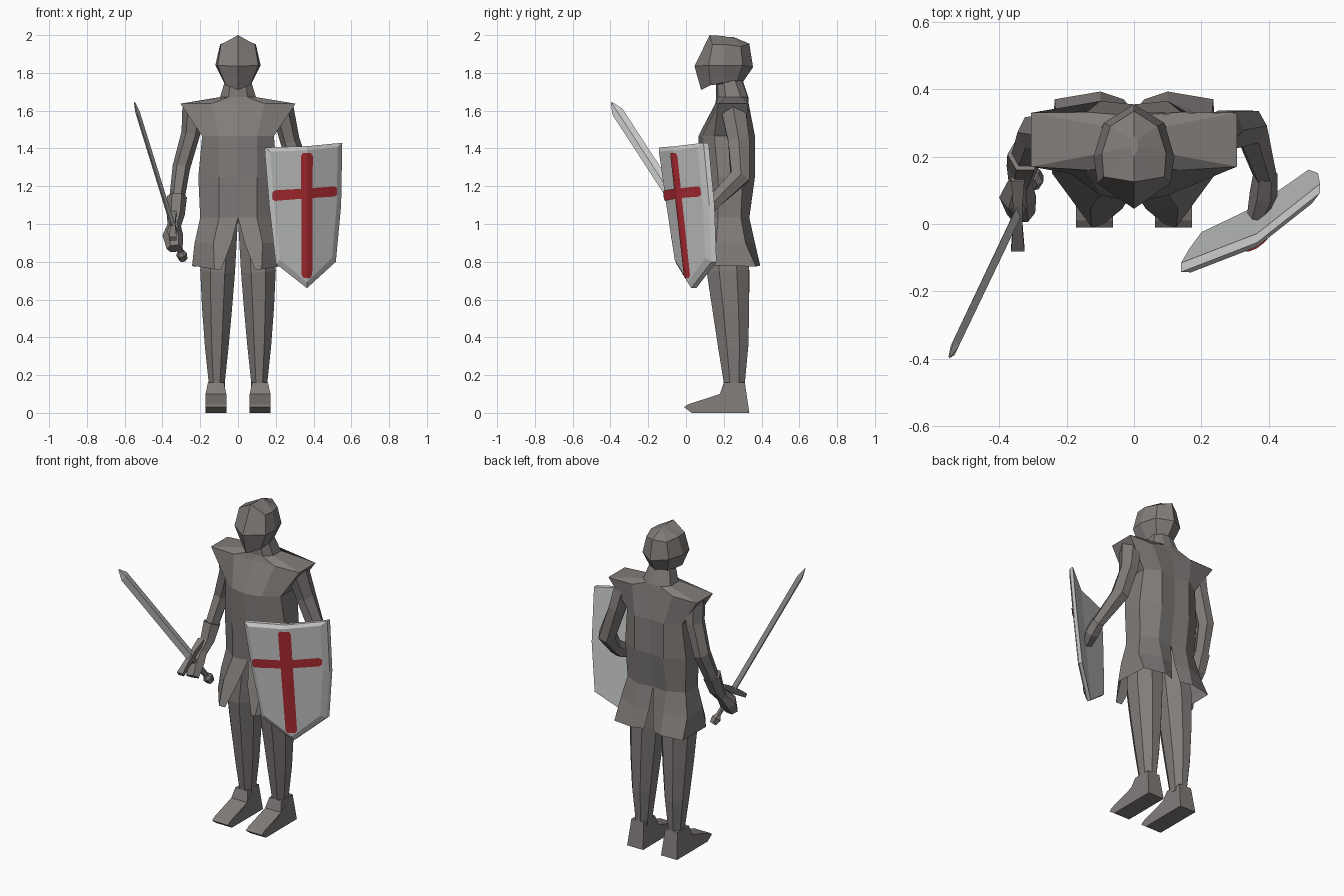
import bpy, bmesh, math
from mathutils import Vector

if "Cube" in bpy.data.objects:
    bpy.data.objects.remove(bpy.data.objects["Cube"])


def material(name, rgb):
    m = bpy.data.materials.new(name)
    m.diffuse_color = (*rgb, 1)
    m.use_nodes = True
    m.node_tree.nodes["Principled BSDF"].inputs["Base Color"].default_value = m.diffuse_color
    return m


STEEL = material("dark steel", (0.22, 0.203, 0.195))
SILVER = material("silver", (0.60, 0.61, 0.605))
RED = material("red", (0.45, 0.026, 0.034))


def build(name, verts, faces, mat):
    me = bpy.data.meshes.new(name)
    me.from_pydata([tuple(v) for v in verts], [], faces)
    bm = bmesh.new()
    bm.from_mesh(me)
    bmesh.ops.recalc_face_normals(bm, faces=bm.faces)
    bm.to_mesh(me)
    bm.free()
    me.materials.append(mat)
    ob = bpy.data.objects.new(name, me)
    bpy.context.collection.objects.link(ob)
    return ob


def loft(name, rings, mat, closed=True, caps=True):
    n = len(rings[0])
    verts = [v for r in rings for v in r]
    faces = []
    for k in range(len(rings) - 1):
        for i in range(n if closed else n - 1):
            j = (i + 1) % n
            faces.append((k * n + i, k * n + j, (k + 1) * n + j, (k + 1) * n + i))
    if closed and caps:
        faces += [tuple(range(n)), tuple(range(len(verts) - n, len(verts)))]
    return build(name, verts, faces, mat)


def sym(half):
    # complete a half ring whose ends lie on x = 0
    return half + [(-x, y, z) for x, y, z in half[-2:0:-1]]


def level(z, pts):
    return [(x, y, z) for x, y in pts]


def tube(name, path, mat, n=6, half_step=False, side=(1, 0, 0)):
    # path items: (centre, radius along side, radius across)
    cs = [Vector(p[0]) for p in path]
    ph = math.pi / n if half_step else 0
    k = 1 / math.cos(ph)
    rings = []
    for i, (_, ru, rv) in enumerate(path):
        t = (cs[min(i + 1, len(cs) - 1)] - cs[max(i - 1, 0)]).normalized()
        u = Vector(side)
        u = (u - t * u.dot(t)).normalized()
        v = t.cross(u)
        rings.append([cs[i] + u * ru * k * math.cos(ph + a * math.tau / n)
                      + v * rv * k * math.sin(ph + a * math.tau / n) for a in range(n)])
    return loft(name, rings, mat)


# helmet
loft("helmet", [
    sym([(0, .08, 1.71), (.065, .13, 1.735), (.075, .2, 1.75), (.06, .27, 1.75), (0, .30, 1.75)]),
    sym([(0, .045, 1.835), (.108, .12, 1.84), (.12, .2, 1.84), (.09, .3, 1.84), (0, .355, 1.83)]),
    sym([(0, .125, 2.0), (.09, .14, 1.95), (.095, .21, 1.95), (.07, .29, 1.94), (0, .335, 1.955)]),
    sym([(0, .2, 1.995), (.01, .22, 1.99), (.012, .23, 1.99), (.01, .25, 1.99), (0, .26, 1.985)]),
], STEEL)

# torso with square shoulders and neck
waist = [(0, .1), (.1, .09), (.2, .17), (.2, .29), (.1, .335), (0, .325)]
loft("torso", [sym(level(z, p)) for z, p in [
    (1.03, waist),
    (1.25, [(0, .08), (.1, .085), (.21, .17), (.21, .30), (.1, .365), (0, .355)]),
    (1.465, [(0, .065), (.1, .085), (.19, .15), (.19, .31), (.1, .365), (0, .355)]),
    (1.637, [(0, .155), (.14, .16), (.305, .17), (.305, .33), (.14, .332), (0, .332)]),
    (1.672, [(0, .16), (.05, .17), (.095, .21), (.095, .29), (.05, .325), (0, .33)]),
    (1.76, [(0, .16), (.04, .165), (.068, .2), (.068, .26), (.04, .29), (0, .30)]),
]], STEEL)

# split skirt, legs and feet, mirrored
middle = [(.035, .045, .9), (.13, .045, .9), (.23, .16, .9), (.23, .315, .9), (.1, .365, .9), (.012, .345, .9)]
hem = [(.09, 0, .755), (.125, -.01, .76), (.243, .15, .78), (.236, .37, .775), (.1, .393, .78), (.03, .37, .78)]
sole = [(-.01, .03), (.03, 0), (.335, 0), (.312, .16), (.2, .16), (.18, .1), (.01, .045)]
for s, side in ((1, "left"), (-1, "right")):
    loft(side + "_skirt", [[(s * x, y, z) for x, y, z in r]
                           for r in (level(1.035, waist), middle, hem)], STEEL, closed=False)
    tube(side + "_leg", [((s * (a + b) / 2, (c + d) / 2, z), (b - a) / 2, (d - c) / 2)
                         for z, a, b, c, d in [
        (.13, .07, .155, .2, .312), (.16, .07, .155, .2, .312), (.35, .05, .175, .17, .33),
        (.55, .032, .19, .14, .335), (.75, .016, .2, .11, .335), (1.03, .0, .17, .12, .30)]],
        STEEL, n=8, half_step=True)
    loft(side + "_foot", [[(s * (.117 + e * (.042 if z > .12 else .055)), y, z) for y, z in sole]
                          for e in (-1, 1)], STEEL)

# right arm, cuff and fist
tube("right_arm", [((-.235, .25, 1.61), .06, .075), ((-.25, .265, 1.48), .05, .065),
                   ((-.3, .27, 1.3), .047, .055), ((-.325, .2, 1.12), .04, .045)], STEEL)
tube("right_cuff", [((-.323, .205, 1.145), .053, .055), ((-.33, .17, 1.05), .048, .045),
                    ((-.338, .12, .985), .034, .036)], STEEL)
tube("right_fist", [((-.338, .13, 1.0), .034, .036), ((-.345, .08, .94), .055, .05),
                    ((-.335, .03, .87), .042, .035)], STEEL)

# left arm and hand behind the shield
tube("left_arm", [((.235, .25, 1.61), .06, .075), ((.275, .28, 1.44), .052, .065),
                  ((.345, .285, 1.25), .052, .06), ((.39, .14, 1.11), .034, .042)], STEEL)
tube("left_hand", [((.39, .15, 1.12), .036, .045), ((.385, .09, 1.075), .042, .05),
                   ((.365, .025, 1.04), .03, .035)], STEEL)

# sword, laid along one axis from the guard
guard = Vector((-.345, .03, .99))
axis = Vector((-.31, -.65, 1)).normalized()
across = axis.cross(Vector((1, 0, 0))).normalized()
tube("blade", [(guard, .013, .031), (guard + axis * .745, .012, .031),
               (guard + axis * .805, .003, .004)], SILVER, n=4)
tube("guard", [(guard - across * .125, .02, .012), (guard - across * .04, .014, .018),
               (guard + across * .04, .014, .018), (guard + across * .125, .02, .012)],
     STEEL, n=4, half_step=True)
tube("grip", [(guard, .016, .018), (guard - axis * .17, .015, .017)], STEEL)
tube("pommel", [(guard - axis * .165, .018, .02), (guard - axis * .185, .03, .032),
                (guard - axis * .22, .022, .024)], STEEL)

# shield: folded along its centre line and leaning forward
MID = .365


def on_shield(x, z, back=0.0):
    d = x - MID
    return (x, -.07 + d * (.8 if d > 0 else .39) + .11 * (1.41 - z) + back, z)


outline = [(MID, 1.412), (.14, 1.405), (.165, 1.1), (.2, .79), (MID, .66),
           (.518, .8), (.546, 1.1), (.552, 1.43)]
inner = [(MID + (x - MID) * .87, 1.1 + (z - 1.1) * .93) for x, z in outline]
rings = [[on_shield(x, z, b) for x, z in o]
         for o, b in ((inner, 0), (outline, .015), (outline, .042))]
faces = [(k * 8 + i, k * 8 + (i + 1) % 8, k * 8 + 8 + (i + 1) % 8, k * 8 + 8 + i)
         for k in range(2) for i in range(8)]
for k in (0, 16):
    faces += [tuple(k + i for i in (0, 1, 2, 3, 4)), tuple(k + i for i in (4, 5, 6, 7, 0))]
build("shield", [v for r in rings for v in r], faces, SILVER)


# red cross plates following the fold
def plate(name, rows):
    loft(name, [[on_shield(x, z, -.006) for x, z in r] for r in rows], RED, closed=False)


plate("cross_upright", [[(MID - w, z), (MID, z), (MID + w, z)]
                        for z, w in ((.715, .018), (.73, .028), (1.36, .031), (1.375, .022))])
plate("cross_bar", [[(x, 1.162 + (x - MID) * .07 - h), (x, 1.162 + (x - MID) * .07 + h)]
                    for x, h in ((.182, .018), (.195, .028), (MID, .026), (.512, .027), (.525, .017))])
